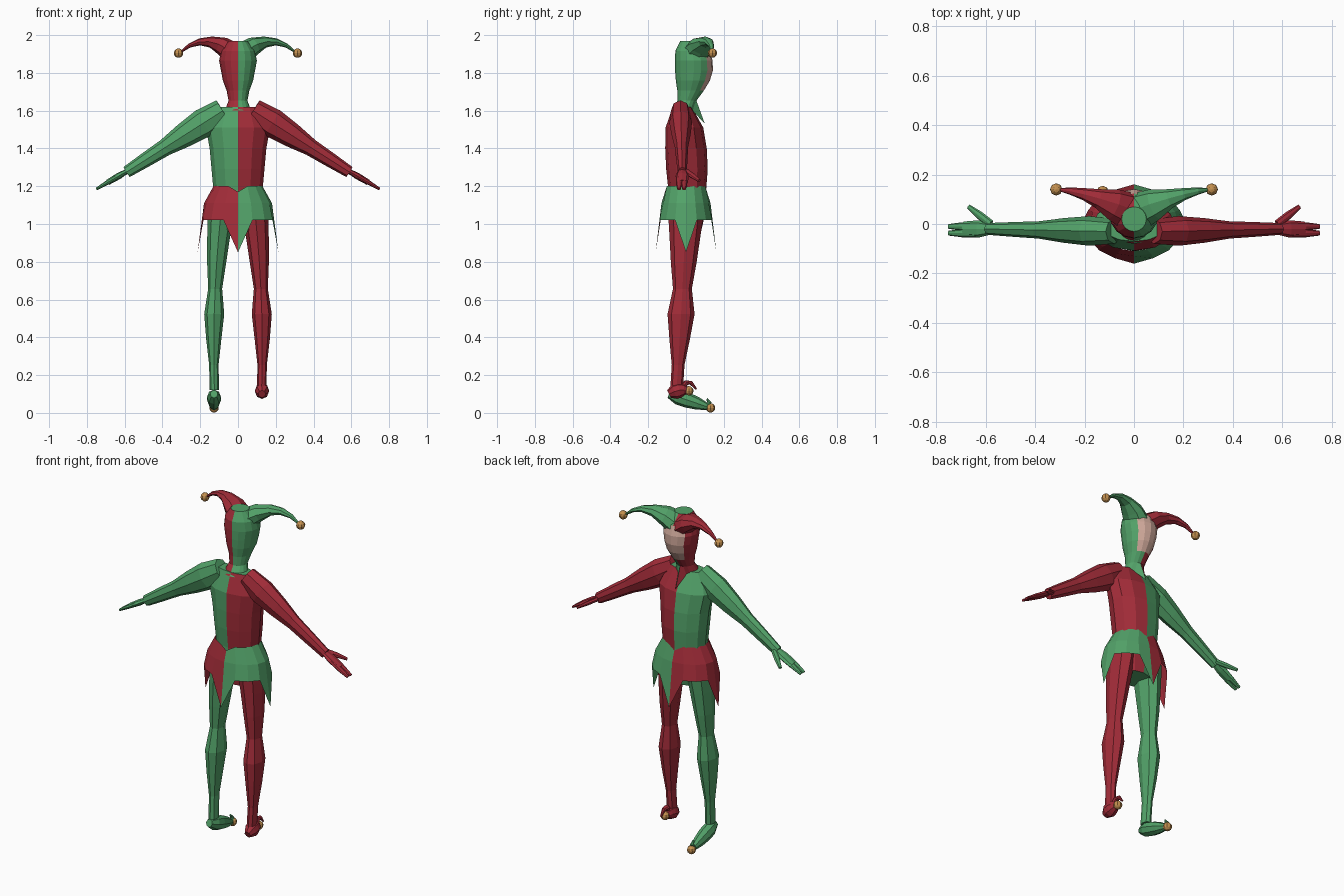
import bpy, bmesh
from math import cos, sin, pi
from mathutils import Vector

cube = bpy.data.objects.get("Cube")
if cube:
    bpy.data.objects.remove(cube, do_unlink=True)


def material(name, *rgb):
    mat = bpy.data.materials.new(name)
    mat.use_nodes = True
    mat.diffuse_color = (*rgb, 1)
    shader = mat.node_tree.nodes["Principled BSDF"]
    shader.inputs["Base Color"].default_value = (*rgb, 1)
    return mat


RED = material("crimson cloth", 0.36, 0.025, 0.04)
GREEN = material("green cloth", 0.085, 0.36, 0.14)
SKIN = material("pale skin", 0.62, 0.39, 0.32)
GOLD = material("gold bell", 0.55, 0.28, 0.08)
X, Y, Z = Vector((1, 0, 0)), Vector((0, 1, 0)), Vector((0, 0, 1))


def finish(name, bm, materials, rule=None):
    """Colour the faces by a rule on their centres and make the object."""
    bmesh.ops.recalc_face_normals(bm, faces=bm.faces)
    if rule:
        for face in bm.faces:
            face.material_index = rule(face.calc_center_median())
    mesh = bpy.data.meshes.new(name)
    bm.to_mesh(mesh)
    bm.free()
    for mat in materials:
        mesh.materials.append(mat)
    bpy.context.collection.objects.link(bpy.data.objects.new(name, mesh))


def scaled(values, factor):
    return [value * factor for value in values]


def loft(path, widths, depths, ref, axis=None, sides=8, side=1, capped=True):
    """Loft ellipses along the curve through start, control and end points.
    Widths lie along ref; a fixed axis keeps every ellipse parallel."""
    start, control, end = (Vector((x * side, y, z)) for x, y, z in path)
    bm = bmesh.new()
    rings = []
    for i, (width, depth) in enumerate(zip(widths, depths)):
        t = i / (len(widths) - 1)
        near, far = start.lerp(control, t), control.lerp(end, t)
        tangent = axis or (far - near).normalized()
        across = (ref - tangent * ref.dot(tangent)).normalized()
        up = tangent.cross(across)
        angles = [2 * pi * k / sides for k in range(sides)]
        rings.append([bm.verts.new(near.lerp(far, t) + across * width * cos(a)
                                   + up * depth * sin(a)) for a in angles])
    for lower, upper in zip(rings, rings[1:]):
        for k in range(sides):
            j = (k + 1) % sides
            bm.faces.new((lower[k], lower[j], upper[j], upper[k]))
    if capped:
        bm.faces.new(rings[0])
        bm.faces.new(rings[-1])
    return bm, rings


def straight(start, end):
    return start, Vector(start).lerp(Vector(end), 0.5), end


def bell(name, *place):
    bm = bmesh.new()
    bmesh.ops.create_uvsphere(bm, u_segments=8, v_segments=6, radius=0.025)
    bmesh.ops.translate(bm, verts=bm.verts, vec=place)
    finish(name, bm, [GOLD])


def by_half(centre):
    return 0 if centre.x > 0 else 1


def with_face(centre):
    in_front = abs(centre.x) < 0.06 and centre.y > 0.085
    return 2 if in_front and 1.69 < centre.z < 1.9 else by_half(centre)


# Torso, split down the middle
bm, rings = loft([(0, 0, 0.96), (0, 0.02, 1.29), (0, -0.02, 1.62)],
                 [0.1, 0.14, 0.13, 0.14, 0.15, 0.17, 0.12],
                 [0.08, 0.1, 0.1, 0.11, 0.11, 0.1, 0.05], X, Z, sides=12)
finish("torso", bm, [RED, GREEN], by_half)

# Skirt with four hanging points
bm, rings = loft(straight((0, 0, 1.2), (0, 0, 1.02)),
                 [0.13, 0.18, 0.2], [0.11, 0.13, 0.15], X, Z, sides=16, capped=False)
for tip in rings[-1][::4]:
    tip.co *= 1.07
    tip.co.z = 0.85
for waist in rings[0][4::8]:
    waist.co.z -= 0.03
finish("skirt", bm, [GREEN, RED], by_half)

# Hood and head, with a pointed bib and the face left open
bm, rings = loft([(0, -0.02, 1.6), (0, 0.08, 1.785), (0, 0.02, 1.97)],
                 [0.07, 0.05, 0.06, 0.08, 0.09, 0.1, 0.09, 0.05],
                 [0.06, 0.05, 0.07, 0.09, 0.1, 0.1, 0.09, 0.05], X, Z, sides=16)
bib = rings[0][4]
bib.co += Vector((0, 0.06, -0.07))
finish("hooded_head", bm, [GREEN, RED, SKIN], with_face)

for side, word in ((1, "left"), (-1, "right")):
    suit, hat = (RED, GREEN) if side > 0 else (GREEN, RED)

    def limb(part, path, widths, ratio, ref, axis=None, mat=suit):
        bm, _ = loft(path, widths, scaled(widths, ratio), ref, axis, side=side)
        finish(word + "_" + part, bm, [mat])

    # Hat horn and its bell
    limb("hat_horn", [(0.02, 0.05, 1.9), (0.18, 0.13, 2.03), (0.31, 0.14, 1.905)],
         [0.08, 0.065, 0.04, 0.025, 0.015, 0.005], 0.75, Y, mat=hat)
    bell(word + "_hat_bell", side * 0.315, 0.14, 1.905)

    # Arm, palm, fingers and thumb
    limb("arm", straight((0.08, -0.03, 1.6), (0.59, -0.02, 1.275)),
         [0.05, 0.06, 0.05, 0.035, 0.03, 0.024], 1.3, Y)
    limb("palm", straight((0.57, -0.02, 1.29), (0.69, -0.02, 1.22)),
         [0.02, 0.035, 0.03], 0.5, Y)
    finger = [0.017, 0.017, 0.01]
    for part, y in (("outer_fingers", -0.037), ("inner_fingers", -0.01)):
        limb(part, straight((0.64, y, 1.25), (0.75, y, 1.185)), finger, 0.7, Y)
    limb("thumb", straight((0.58, 0, 1.28), (0.67, 0.07, 1.23)), finger, 0.7, Y)

    # Leg, bulging at the calf
    limb("leg", [(0.09, 0, 1.06), (0.14, -0.02, 0.59), (0.125, -0.05, 0.12)],
         [0.07, 0.06, 0.05, 0.037, 0.053, 0.04, 0.025, 0.025], 1.35, X, Z)

    # Shoe with a curled toe: the left one raised, the right one pointing down
    x = 0.127
    if side > 0:
        shoe = [(x, -0.09, 0.1), (x, -0.03, 0.13), (x, 0.01, 0.12)]
        curl = [(x, -0.02, 0.13), (x, 0.01, 0.2), (x, 0.055, 0.125)]
        bell("left_shoe_bell", x, 0.015, 0.117)
    else:
        shoe = [(x, -0.09, 0.1), (x, 0, 0.07), (x, 0.12, 0.03)]
        curl = [(x, 0.08, 0.03), (x, 0.15, 0.04), (x, 0.11, 0.075)]
        bell("right_shoe_bell", -x, 0.13, 0.026)
    limb("shoe", shoe, [0.02, 0.037, 0.037, 0.03, 0.015], 1.1, X)
    limb("toe_curl", curl, [0.018, 0.016, 0.012, 0.005], 0.9, X)
